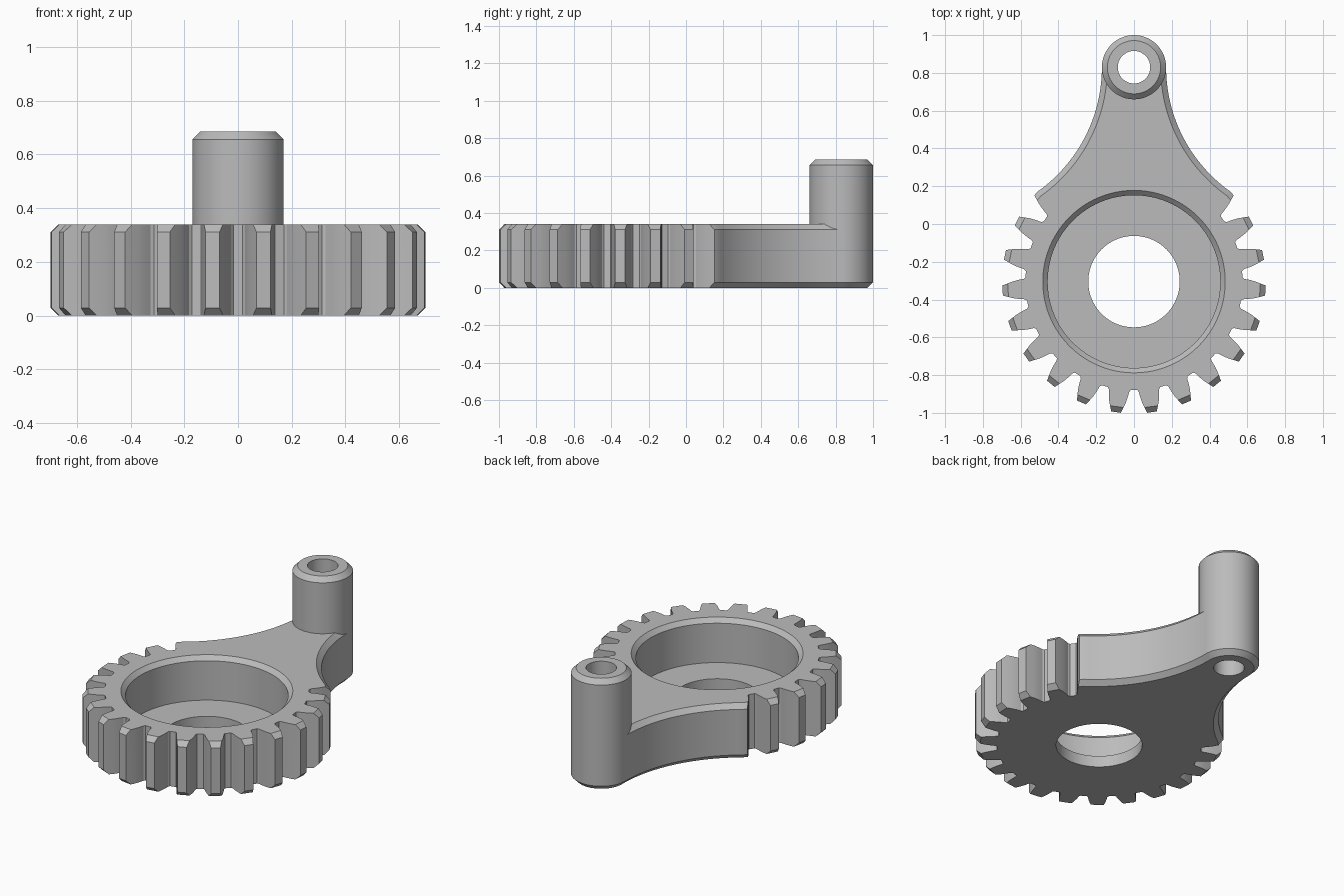
import bpy, bmesh
from math import sin, cos, atan2, radians, pi

if "Cube" in bpy.data.objects:
    bpy.data.objects.remove(bpy.data.objects["Cube"], do_unlink=True)

THICK, BEVEL = 0.34, 0.029
GEAR_Y, BOSS_Y, BOSS_R = -0.305, 0.83, 0.17
TEETH, TIP_R, ARC_R = 23, 0.698, 0.807
# Tooth flank: radius and half angle in degrees
FLANK = [(0.575, 6.1), (0.585, 5.3), (0.61, 4.8), (0.645, 3.9)]

grey = bpy.data.materials.new("light grey")
grey.use_nodes = True
grey.diffuse_color = (0.5, 0.5, 0.5, 1)
grey.node_tree.nodes["Principled BSDF"].inputs["Base Color"].default_value = (0.5, 0.5, 0.5, 1)


def loft(name, rings):
    """Closed solid through rings of equal point count."""
    bm = bmesh.new()
    loops = [[bm.verts.new(p) for p in ring] for ring in rings]
    n = len(loops[0])
    for a, b in zip(loops, loops[1:]):
        for i in range(n):
            j = (i + 1) % n
            bm.faces.new((a[i], a[j], b[j], b[i]))
    bm.faces.new(loops[0][::-1])
    bm.faces.new(loops[-1])
    mesh = bpy.data.meshes.new(name)
    bm.to_mesh(mesh)
    bm.free()
    mesh.materials.append(grey)
    obj = bpy.data.objects.new(name, mesh)
    bpy.context.collection.objects.link(obj)
    return obj


def lathe(name, y, profile, n=96):
    """Solid of revolution about a vertical axis, from (radius, z) pairs."""
    return loft(name, [[(r * cos(2 * pi * i / n), y + r * sin(2 * pi * i / n), z)
                        for i in range(n)] for r, z in profile])


def combine(obj, other, operation):
    mod = obj.modifiers.new(operation.title(), "BOOLEAN")
    mod.operation, mod.object, mod.solver = operation, other, "EXACT"
    bpy.context.view_layer.objects.active = obj
    bpy.ops.object.modifier_apply(modifier=mod.name)
    bpy.data.objects.remove(other, do_unlink=True)


def polar(r, degrees):
    a = radians(degrees)
    return (r * sin(a), GEAR_Y - r * cos(a))


def outline(inset):
    """Gear teeth on the front, concave arm sides towards the boss."""
    tip = TIP_R - inset
    flank = FLANK + [(tip, 2.15 + 32 * inset)]
    pitch, right = 360 / TEETH, []
    for k in range(9):
        mid = (k + 0.5) * pitch
        right += [polar(r, mid - h) for r, h in flank]
        if k < 8:
            right += [polar(r, mid + h) for r, h in reversed(flank)]
    # Arm side, tangent to the boss, starting on the last tooth
    cx = BOSS_R + ARC_R
    sx, sy = polar(TIP_R, 8.5 * pitch)
    start = atan2(BOSS_Y - sy, cx - sx)
    for i in range(29):
        a = start * (1 - i / 28)
        right.append((cx - (ARC_R + inset) * cos(a), BOSS_Y - (ARC_R + inset) * sin(a)))
    return right + [(-x, y) for x, y in reversed(right)]


# Toothed plate with arm
levels = [(0, BEVEL), (BEVEL, 0), (THICK - BEVEL, 0), (THICK, BEVEL)]
body = loft("toothed_arm", [[(x, y, z) for x, y in outline(inset)] for z, inset in levels])

# Upright boss at the arm's end
boss = lathe("boss", BOSS_Y, [(BOSS_R - BEVEL, 0), (BOSS_R, BEVEL),
                              (BOSS_R, 0.656), (BOSS_R - BEVEL, 0.685)])
combine(body, boss, "UNION")

# Boss bore, stepped central recess and through hole
combine(body, lathe("boss_bore", BOSS_Y, [(0.086, -0.1), (0.086, 0.8)], 64), "DIFFERENCE")
combine(body, lathe("recess", GEAR_Y, [(0.242, -0.1), (0.242, 0.07), (0.457, 0.07),
                                       (0.457, 0.314), (0.483, THICK), (0.483, 0.4)]), "DIFFERENCE")

# Smooth curved walls, sharp edges kept
for o in bpy.context.selected_objects:
    o.select_set(False)
body.select_set(True)
bpy.context.view_layer.objects.active = body
bpy.ops.object.shade_smooth_by_angle(angle=radians(25))
